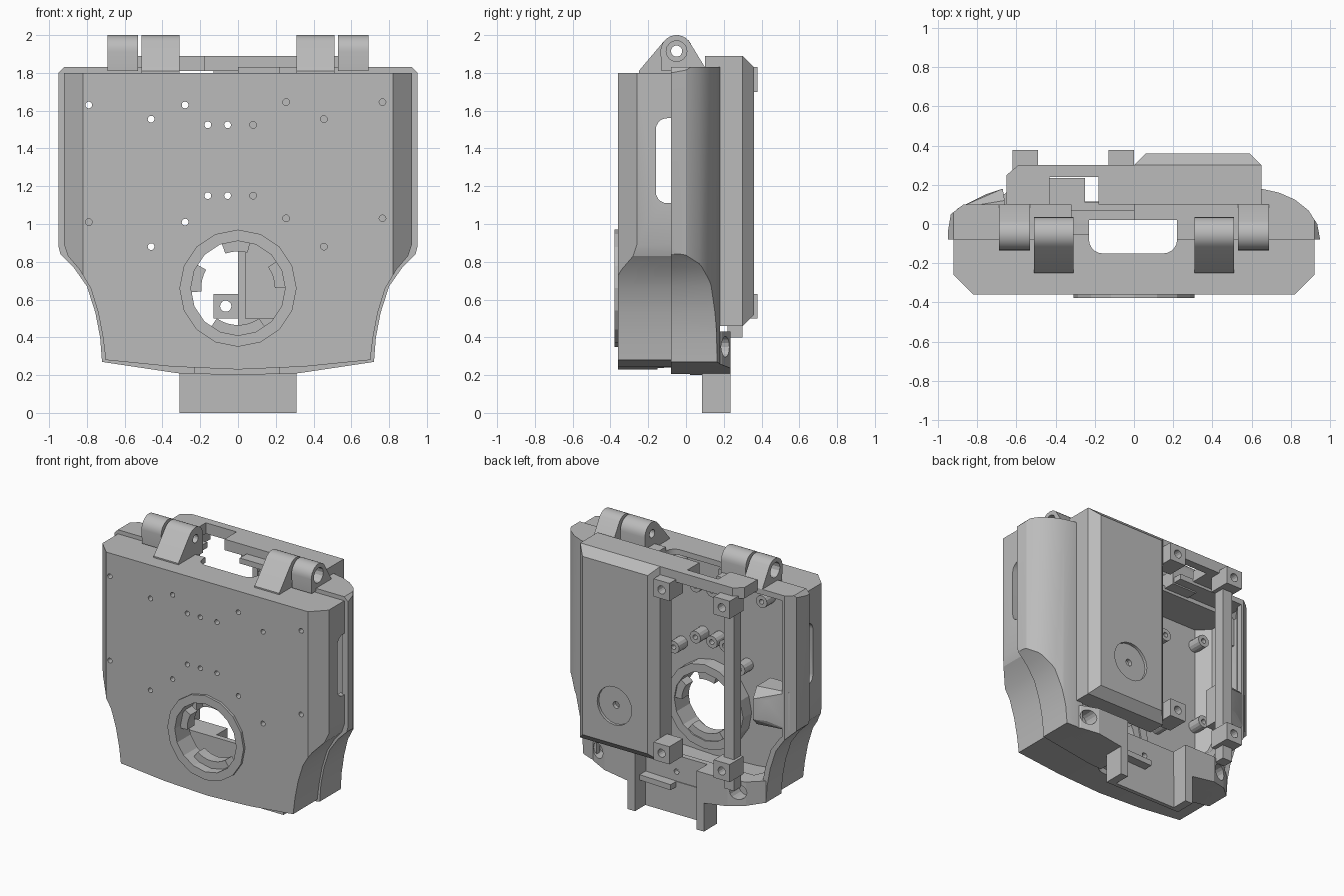
import bpy, bmesh, math
from math import cos, sin, radians
from mathutils import Vector

old = bpy.data.objects.get("Cube")
if old:
    bpy.data.objects.remove(old)

grey = bpy.data.materials.new("light grey plastic")
grey.use_nodes = True
grey.diffuse_color = (0.5, 0.5, 0.5, 1)
grey.node_tree.nodes["Principled BSDF"].inputs["Base Color"].default_value = (0.5, 0.5, 0.5, 1)
parts = []


def finish(name, bm):
    bmesh.ops.recalc_face_normals(bm, faces=bm.faces)
    mesh = bpy.data.meshes.new(name)
    bm.to_mesh(mesh)
    bm.free()
    mesh.materials.append(grey)
    ob = bpy.data.objects.new(name, mesh)
    bpy.context.collection.objects.link(ob)
    parts.append(ob)
    return ob


def prism(name, pts, axis, a, b):
    """Extrude a 2D profile along x (y,z), y (x,z) or z (x,y)."""
    place = {"x": lambda p, t: (t, p[0], p[1]),
             "y": lambda p, t: (p[0], t, p[1]),
             "z": lambda p, t: (p[0], p[1], t)}[axis]
    bm = bmesh.new()
    face = bm.faces.new([bm.verts.new(place(p, a)) for p in pts])
    ext = bmesh.ops.extrude_face_region(bm, geom=[face])
    move = Vector(place((0, 0), b)) - Vector(place((0, 0), a))
    bmesh.ops.translate(bm, vec=move, verts=[g for g in ext["geom"] if isinstance(g, bmesh.types.BMVert)])
    return finish(name, bm)


def box(name, x0, x1, y0, y1, z0, z1):
    return prism(name, [(x0, y0), (x1, y0), (x1, y1), (x0, y1)], "z", z0, z1)


def arc(cx, cy, r, a0, a1, n):
    return [(cx + r * cos(radians(a0 + (a1 - a0) * i / n)),
             cy + r * sin(radians(a0 + (a1 - a0) * i / n))) for i in range(n + 1)]


def rod(name, u, v, r, axis, a, b, n=16):
    return prism(name, arc(u, v, r, 0, 360, n)[:-1], axis, a, b)


def hull(name, pts):
    bm = bmesh.new()
    for p in pts:
        bm.verts.new(p)
    bmesh.ops.convex_hull(bm, input=bm.verts)
    bmesh.ops.dissolve_limit(bm, angle_limit=0.01, verts=bm.verts, edges=bm.edges)
    return finish(name, bm)


def boolean(ob, op, *tools):
    """Apply boolean tools to a part and remove the tools."""
    for tool in tools:
        mod = ob.modifiers.new("cut", "BOOLEAN")
        mod.operation, mod.solver, mod.object = op, "EXACT", tool
        dg = bpy.context.evaluated_depsgraph_get()
        mesh = bpy.data.meshes.new_from_object(ob.evaluated_get(dg))
        ob.modifiers.clear()
        ob.data = mesh
        parts.remove(tool)
        bpy.data.objects.remove(tool)
    return ob


def cut(ob, *tools):
    return boolean(ob, "DIFFERENCE", *tools)


def outline(half, d=0.0):
    """Mirror a half outline, inset by d."""
    pts = [(x - d if x > 0.5 else x,
            z + d if z < 0.4 else z - d if z > 1.5 else z) for x, z in half]
    return pts + [(-x, z) for x, z in reversed(pts) if x > 0]


FRONT = [(0, .23), (.35, .245), (.70, .28), (.715, .4), (.74, .53), (.78, .66),
         (.84, .76), (.90, .83), (.92, .89), (.92, 1.8)]
BACK = [(0, .2), (.32, .21), (.72, .27), (.73, .4), (.755, .53), (.80, .67),
        (.87, .77), (.94, .84), (.95, .88), (.95, 1.8), (.92, 1.83)]

# Front shell: chamfered tray, open at the back
front = prism("front_shell", outline(FRONT), "y", -.36, -.05)
boolean(front, "INTERSECT", prism("c", [(-.92, 0), (-.92, -.26), (-.82, -.36), (.82, -.36),
                                        (.92, -.26), (.92, 0)], "z", 0, 2))
cavity = prism("c", outline(FRONT, .04), "y", -.32, .1)
boolean(cavity, "INTERSECT", prism("c", [(-.88, .2), (-.88, -.24), (-.8, -.32), (.8, -.32),
                                         (.88, -.24), (.88, .2)], "z", 0, 2))
slot = arc(-.1, 1.5, .06, 180, 90, 5) + [(.05, 1.56), (.05, 1.11)] + arc(-.1, 1.17, .06, 270, 180, 5)
notch = [(-.23, .02), (-.23, -.07)] + arc(-.16, -.08, .07, 180, 270, 5) + \
    arc(.15, -.08, .07, 270, 360, 5) + [(.22, .02)]
cut(front, cavity, prism("c", slot, "x", -1.2, 1.2), prism("c", notch, "z", -.1, 2),
    rod("c", 0, .66, .25, "y", -.5, -.1))

# Screw holes and their standoffs
HOLES = [(-.79, 1.63), (-.28, 1.63), (-.46, 1.555), (-.16, 1.525), (-.055, 1.525), (.08, 1.525),
         (.255, 1.645), (.765, 1.645), (.455, 1.555), (-.79, 1.01), (-.28, 1.01), (-.46, .88),
         (-.16, 1.15), (-.055, 1.15), (.08, 1.15), (.255, 1.03), (.765, 1.03), (.455, .88)]
for x, z in HOLES:
    cut(front, rod("c", x, z, .018, "y", -.4, -.25, 12))
    post = rod("standoff", x, z, .045, "y", -.33, -.22, 14)
    cut(post, rod("c", x, z, .018, "y", -.5, 0, 12))

# Round port with bayonet tabs
ring = rod("port_ring", 0, .66, .31, "y", -.378, -.22)
cut(ring, rod("c", 0, .66, .25, "y", -.5, 0))
for a in (75, 150, 235, 270, 0):
    prism("port_tab", arc(0, .66, .26, a, a + 35, 4) + arc(0, .66, .195, a + 35, a, 4), "y", -.31, -.23)

# Back shell: curved on one side, open frame on the other
back = prism("back_shell", outline(BACK), "y", -.08, .3)
boolean(back, "INTERSECT", prism("c", [(-.95, -.08), (-.95, -.04), (-.935, .05), (-.87, .1), (0, .1),
                                       (0, .18), (.65, .18), (.74, .16), (.82, .125), (.89, .07),
                                       (.935, 0), (.95, -.08)], "z", 0, 2))
cavity = prism("c", outline(BACK, .04), "y", -.2, .5)
boolean(cavity, "INTERSECT", prism("c", [(-.91, -.3), (-.91, -.03), (-.85, .06), (-.85, .6), (.6, .6),
                                         (.6, .14), (.72, .12), (.8, .08), (.86, .03), (.9, -.04),
                                         (.91, -.3)], "z", 0, 2))
cut(back, cavity, prism("c", notch, "z", -.1, 2), box("c", -.32, 0, -.2, .2, 1.7, 1.95))

# Raised back panel with chamfered edges and round recess
panel = hull("back_panel", [(x, y, z) for x in (0, .65) for y in (.17, .3) for z in (.46, 1.89)]
             + [(x, .36, z) for x in (.06, .59) for z in (.52, 1.83)])
cut(panel, box("c", .04, .61, 0, .31, .5, 1.85),
    rod("c", .33, .8, .14, "y", .34, .5, 20), rod("c", .33, .8, .025, "y", .2, .5, 12))

# Top bar and upright of the open frame
top_bar = hull("top_bar", [(x, y, z) for x in (-.59, .65) for y in (.1, .3) for z in (1.81, 1.89)]
               + [(-.65, y, z) for y in (.1, .25) for z in (1.81, 1.89)])
cut(top_bar, box("c", -.43, -.18, 0, .24, 1.7, 2), box("c", .04, .61, .16, .28, 1.7, 1.87))
box("frame_upright", -.6, -.52, .22, .3, .4, 1.83)
for x in (-.62, -.13):
    for z in (.5, 1.7):
        post = box("frame_post", x, x + .13, .22, .378, z, z + .13)
        cut(post, rod("c", x + .065, z + .065, .03, "y", .1, .5, 14))

# Side block with sloped faces
hull("side_block", [(x, y, z) for x, y in ((-.9, -.04), (-.66, -.04), (-.9, .08), (-.66, .12))
                    for z in (.84, 1.12)]
     + [(x, y, z) for x, y in ((-.86, .1), (-.76, .15), (-.67, .18)) for z in (.9, 1.05)])

# Lower housing with screw wells
half = [(0, .11), (.25, .11), (.25, .235), (.5, .235), (.62, .19), (.72, .1), (.72, -.02), (.64, -.02),
        (.6, .07), (0, .06)]
housing = prism("lower_housing", half[:-1] + [(-x, y) for x, y in reversed(half[1:-1])], "z", .2, .43)
boolean(housing, "INTERSECT", prism("c", outline(BACK), "y", -.2, .5))
for s in (-1, 1):
    cut(housing, rod("c", s * .57, .35, .055, "y", .12, .5))
cut(housing, rod("c", 0, .31, .02, "y", -.1, .5, 12))

# Tongue under the body with side flanges
box("tongue_plate", -.31, .31, .085, .115, 0, .24)
for s in (-1, 1):
    box("tongue_flange", min(s * .25, s * .31), max(s * .25, s * .31), .085, .235, 0, .4)

# Hinges on the top
inner = [(-.25, 1.78), (-.25, 1.81)] + arc(-.05, 1.915, .085, 140, 0, 10) + [(.035, 1.78)]
outer = [(-.13, 1.81)] + arc(-.05, 1.915, .085, 180, 40, 10) + [(.1, 1.83), (.1, 1.81)]
for s in (-1, 1):
    a = prism("front_hinge", inner, "x", s * .31, s * .51)
    b = prism("back_hinge", outer, "x", s * .53, s * .69)
    for h in (a, b):
        cut(h, rod("c", -.05, 1.915, .03, "x", s * .2, s * .8, 14))
    cut(b, rod("c", -.05, 1.915, .055, "x", s * .6, s * .8, 14))

# Shading: smooth curves, sharp edges
bpy.ops.object.select_all(action="DESELECT")
for ob in parts:
    ob.select_set(True)
bpy.context.view_layer.objects.active = front
bpy.ops.object.shade_smooth_by_angle(angle=radians(20))
